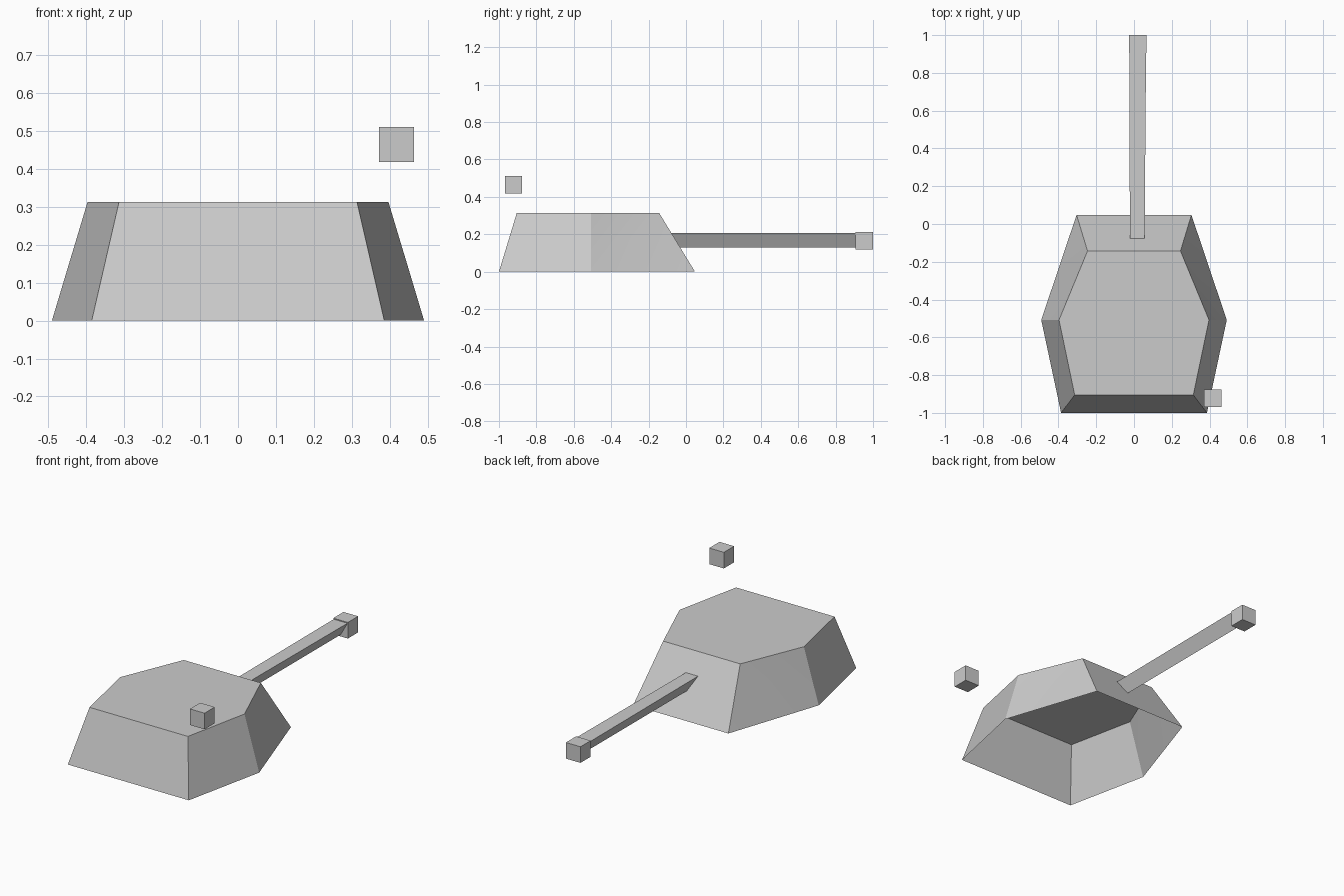
import bpy
import bmesh
from math import radians

default_cube = bpy.data.objects.get("Cube")
if default_cube:
    bpy.data.objects.remove(default_cube, do_unlink=True)

grey = bpy.data.materials.new("plain grey")
grey.use_nodes = True
grey.diffuse_color = (0.6, 0.6, 0.6, 1)
grey.node_tree.nodes["Principled BSDF"].inputs["Base Color"].default_value = grey.diffuse_color


def finish(name, bm):
    mesh = bpy.data.meshes.new(name)
    bm.to_mesh(mesh)
    bm.free()
    mesh.materials.append(grey)
    obj = bpy.data.objects.new(name, mesh)
    bpy.context.collection.objects.link(obj)
    return obj


def loft(bm, lower, upper):
    """Join two rings of points with quads and return the vertex rings."""
    a = [bm.verts.new(p) for p in lower]
    b = [bm.verts.new(p) for p in upper]
    for i in range(len(a)):
        j = (i + 1) % len(a)
        bm.faces.new((a[i], a[j], b[j], b[i]))
    return a, b


def mirrored_ring(half, z):
    """Mirror a right-hand outline, front to back, into a closed ring."""
    return [(x, y, z) for x, y in half] + [(-x, y, z) for x, y in reversed(half)]


def add_cube(name, centre, size):
    bm = bmesh.new()
    bmesh.ops.create_cube(bm, size=size)
    bmesh.ops.translate(bm, vec=centre, verts=bm.verts)
    return finish(name, bm)


# Turret shell: tapered six-sided body, open underneath
bm = bmesh.new()
base, roof = loft(
    bm,
    mirrored_ring([(0.386, -1), (0.491, -0.508), (0.304, 0.048)], 0),
    mirrored_ring([(0.314, -0.905), (0.397, -0.508), (0.246, -0.143)], 0.313))
bm.faces.new(roof)
# Fold the twisted rear side panels from the widest base corner
for mid, rear in ((1, 2), (4, 3)):
    bmesh.ops.connect_verts(bm, verts=[base[mid], roof[rear]])
shell = finish("turret_shell", bm)
bpy.ops.object.select_all(action="DESELECT")
shell.select_set(True)
bpy.context.view_layer.objects.active = shell
bpy.ops.object.shade_smooth_by_angle(angle=radians(32))


# Barrel: three-sided bar, flat on top, set against the sloping rear wall
def barrel_section(centre, half_width, y_top, y_keel):
    return [(centre - half_width, y_top, 0.207),
            (centre + half_width, y_top, 0.207),
            (centre, y_keel, 0.129)]


bm = bmesh.new()
ends = loft(bm, barrel_section(0.017, 0.039, -0.078, -0.035),
            barrel_section(0.02, 0.044, 0.92, 0.92))
for ring in ends:
    bm.faces.new(ring)
bmesh.ops.recalc_face_normals(bm, faces=bm.faces)
finish("barrel", bm)

# Muzzle block and the small block floating over the front corner
add_cube("muzzle", (0.02, 0.953, 0.166), 0.093)
add_cube("floating_block", (0.418, -0.922, 0.465), 0.093)
